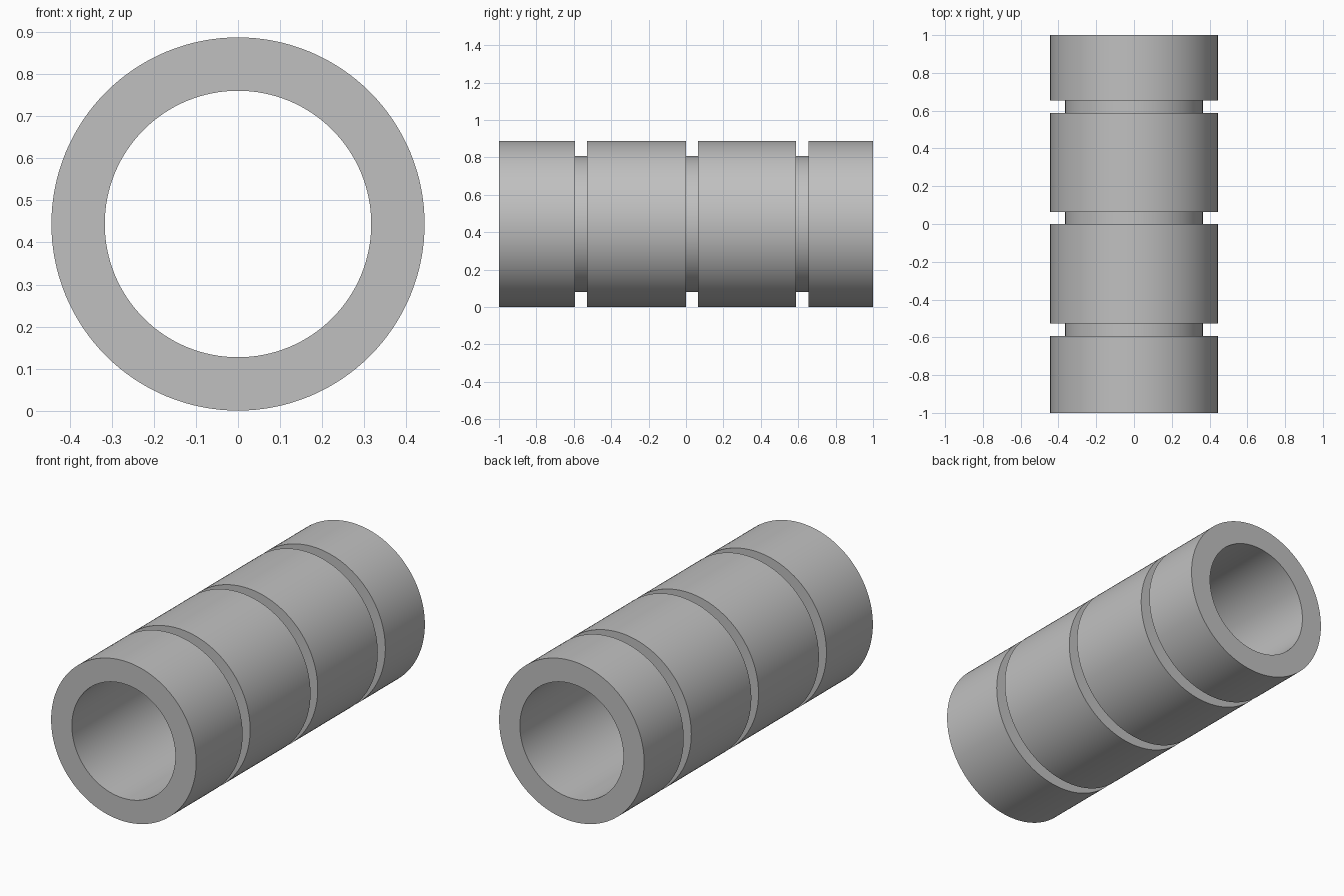
import bpy, bmesh, math

if "Cube" in bpy.data.objects:
    bpy.data.objects.remove(bpy.data.objects["Cube"])

SEGMENTS = 128
OUTER, GROOVE, BORE = 0.444, 0.364, 0.317
GROOVES = [(-0.594, -0.528), (0.0, 0.063), (0.588, 0.654)]

# Closed wall profile as (radius, y): outer wall with square grooves, then the bore
profile = [(OUTER, -1.0)]
for start, end in GROOVES:
    profile += [(OUTER, start), (GROOVE, start), (GROOVE, end), (OUTER, end)]
profile += [(OUTER, 1.0), (BORE, 1.0), (BORE, -1.0)]

# Revolve the profile around the y axis
bm = bmesh.new()
rings = []
for i in range(SEGMENTS):
    a = 2 * math.pi * i / SEGMENTS
    rings.append([bm.verts.new((r * math.cos(a), y, OUTER + r * math.sin(a)))
                  for r, y in profile])
n = len(profile)
for i in range(SEGMENTS):
    ring, following = rings[i], rings[(i + 1) % SEGMENTS]
    for j in range(n):
        k = (j + 1) % n
        bm.faces.new((ring[j], ring[k], following[k], following[j]))
bmesh.ops.recalc_face_normals(bm, faces=bm.faces)

mesh = bpy.data.meshes.new("grooved_sleeve")
bm.to_mesh(mesh)
bm.free()

# Plain grey metal
grey = bpy.data.materials.new("grey")
grey.diffuse_color = (0.527, 0.527, 0.527, 1)
grey.use_nodes = True
grey.node_tree.nodes["Principled BSDF"].inputs["Base Color"].default_value = grey.diffuse_color
mesh.materials.append(grey)

sleeve = bpy.data.objects.new("grooved_sleeve", mesh)
bpy.context.collection.objects.link(sleeve)
bpy.context.view_layer.objects.active = sleeve
sleeve.select_set(True)
bpy.ops.object.shade_smooth_by_angle(angle=math.radians(30))
